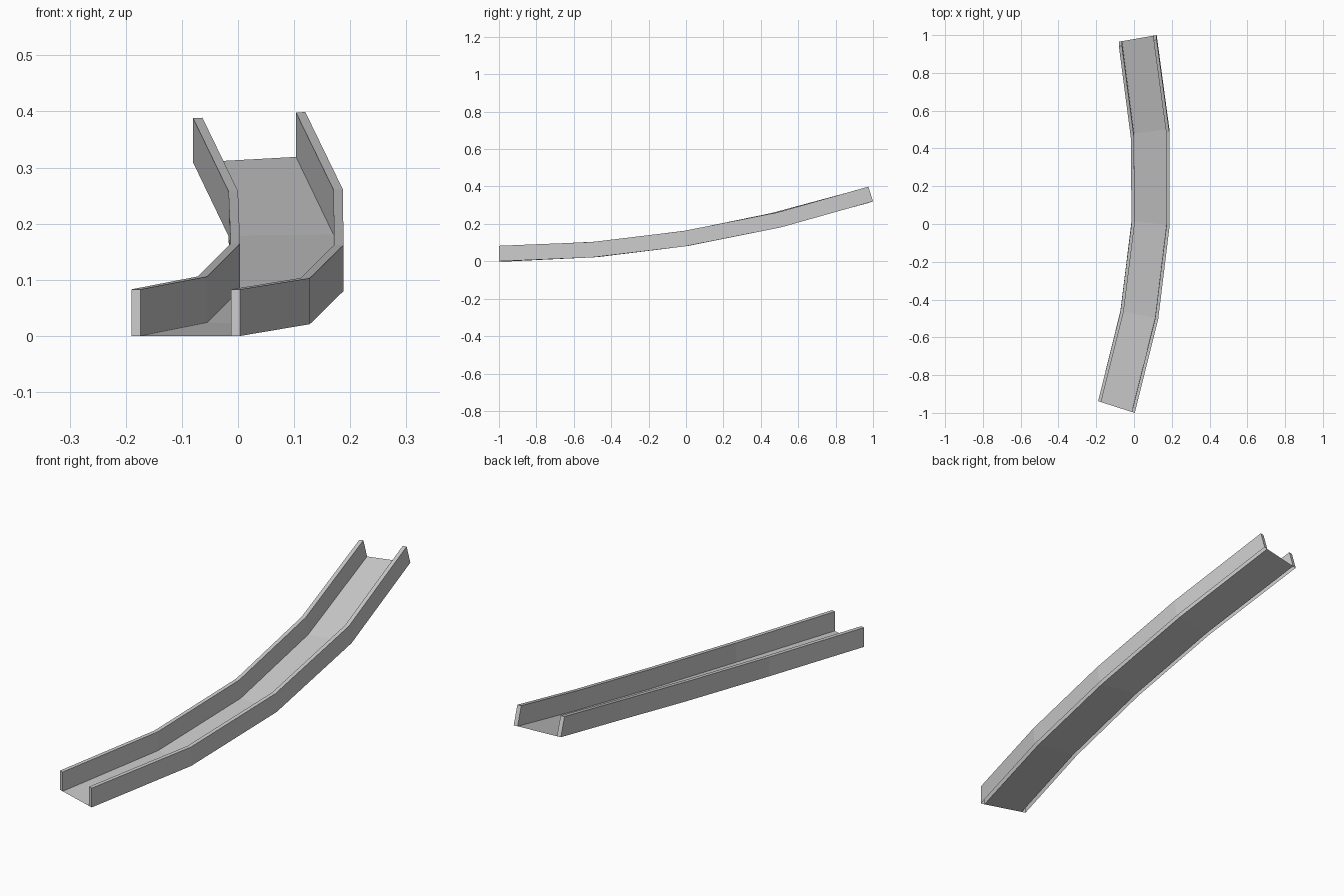
import bpy, bmesh
from mathutils import Vector

cube = bpy.data.objects.get("Cube")
if cube:
    bpy.data.objects.remove(cube, do_unlink=True)

grey = bpy.data.materials.new("plain grey")
grey.use_nodes = True
colour = (0.6, 0.6, 0.6, 1)
grey.diffuse_color = colour
grey.node_tree.nodes["Principled BSDF"].inputs["Base Color"].default_value = colour

# Stations along the chute: outer left edge, outer right edge, wall lean, wall rise
STATIONS = [
    ((-0.19, -0.938, 0.0), (0.004, -1.0, 0.0), 0.0, 0.083),
    ((-0.072, -0.46, 0.024), (0.128, -0.5, 0.021), -0.005, 0.082),
    ((-0.013, 0.015, 0.083), (0.188, -0.005, 0.08), -0.01, 0.082),
    ((-0.017, 0.475, 0.178), (0.187, 0.505, 0.181), -0.018, 0.08),
    ((-0.08, 0.965, 0.309), (0.12, 1.0, 0.32), -0.025, 0.079),
]
WALL = 0.083  # wall thickness as a share of the width


def sweep(name, section, caps):
    """Join an open section, given as (across, up) shares, through all stations."""
    bm = bmesh.new()
    rings = []
    for a, b, lean, rise in STATIONS:
        a, b, up = Vector(a), Vector(b), Vector((0, lean, rise))
        rings.append([bm.verts.new(a.lerp(b, u) + up * v) for u, v in section])
    for r, s in zip(rings, rings[1:]):
        for i in range(len(section) - 1):
            bm.faces.new((r[i], r[i + 1], s[i + 1], s[i]))
    if caps:
        bm.faces.new(rings[0][::-1])
        bm.faces.new(rings[-1])
    mesh = bpy.data.meshes.new(name)
    bm.to_mesh(mesh)
    bm.free()
    mesh.materials.append(grey)
    obj = bpy.data.objects.new(name, mesh)
    bpy.context.collection.objects.link(obj)


def wall(u0, u1):
    return [(u0, 0), (u0, 1), (u1, 1), (u1, 0)]


# Thin floor sheet and two capped side walls, open underneath
sweep("chute_floor", [(WALL, 0), (1 - WALL, 0)], False)
sweep("right_wall", wall(0, WALL), True)
sweep("left_wall", wall(1 - WALL, 1), True)
